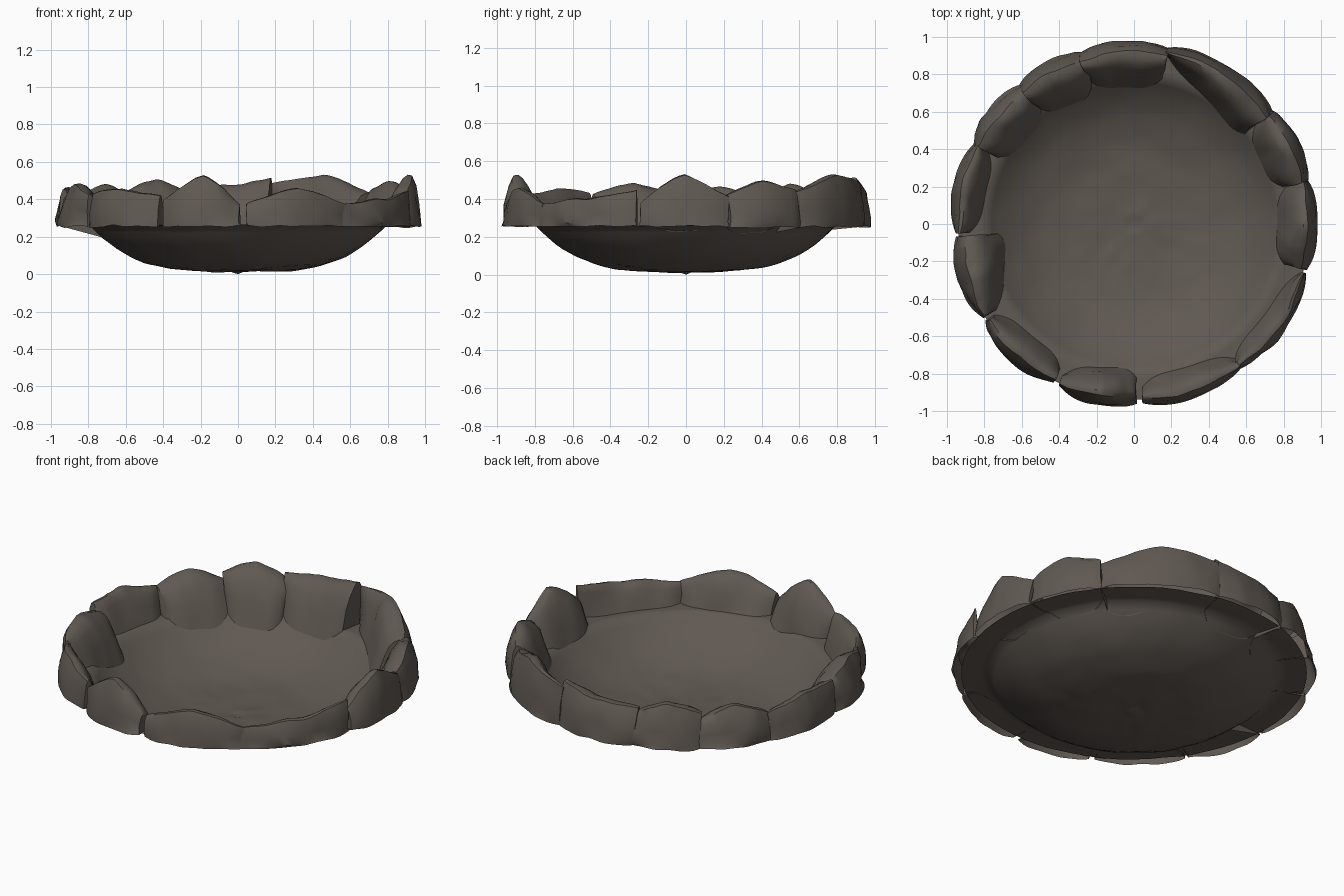
import bpy, bmesh, math
from mathutils import Vector, noise

if "Cube" in bpy.data.objects:
    bpy.data.objects.remove(bpy.data.objects["Cube"])

stone_mat = bpy.data.materials.new("dark brown stone")
stone_mat.diffuse_color = (0.118, 0.1, 0.085, 1)
stone_mat.use_nodes = True
stone_mat.node_tree.nodes["Principled BSDF"].inputs["Base Color"].default_value = stone_mat.diffuse_color


def bowl_z(r):
    return min(.26, .014 + .55 * r ** 3.5)


def finish(bm, name, angle):
    bmesh.ops.recalc_face_normals(bm, faces=bm.faces)
    bm.normal_update()
    if sum(f.normal.z * f.calc_area() for f in bm.faces) < 0:
        bmesh.ops.reverse_faces(bm, faces=bm.faces)
    me = bpy.data.meshes.new(name)
    bm.to_mesh(me)
    bm.free()
    me.materials.append(stone_mat)
    ob = bpy.data.objects.new(name, me)
    bpy.context.collection.objects.link(ob)
    bpy.ops.object.select_all(action='DESELECT')
    ob.select_set(True)
    bpy.context.view_layer.objects.active = ob
    bpy.ops.object.shade_smooth_by_angle(angle=math.radians(angle))


# shallow bowl sheet with gentle bumps
bm = bmesh.new()
N, R = 72, 26
rings = []
for j in range(1, R + 1):
    ring = []
    for i in range(N):
        a = 2 * math.pi * i / N
        r = .94 * j / R
        x, y = r * math.cos(a), r * math.sin(a)
        z = bowl_z(r) + .008 * noise.noise(Vector((x * 5, y * 5, 0))) \
            + .004 * noise.noise(Vector((x * 13, y * 13, 4)))
        ring.append(bm.verts.new((x, y, max(z, 0))))
    rings.append(ring)
c = bm.verts.new((0, 0, 0))
for i in range(N):
    k = (i + 1) % N
    bm.faces.new((c, rings[0][i], rings[0][k]))
    for p, q in zip(rings, rings[1:]):
        bm.faces.new((p[i], q[i], q[k], p[k]))
finish(bm, "bowl", 60)

# stones: start angle, end angle, inner radius at start and end,
# ridge height at start, middle and end
STONES = [
    (-15, 14, .76, .77, .39, .535, .41),
    (14, 39, .75, .76, .43, .49, .45),
    (39, 79, .69, .85, .43, .53, .49),
    (79, 108, .72, .74, .51, .48, .47),
    (107, 130, .70, .74, .42, .51, .45),
    (129, 154, .72, .74, .41, .48, .41),
    (153, 183, .81, .81, .41, .46, .45),
    (184, 212, .66, .80, .42, .49, .43),
    (213, 243, .82, .80, .43, .46, .42),
    (245, 271, .82, .75, .40, .53, .37),
    (273, 307, .80, .83, .37, .46, .38),
    (306, 344, .84, .86, .37, .40, .45),
]

STEPS, PTS = 18, 9
for n, (a0, a1, ra, rb, h0, hm, h1) in enumerate(STONES):
    bm = bmesh.new()
    rows = []
    for i in range(STEPS + 1):
        t = i / STEPS
        s = abs(2 * t - 1)                  # 0 in the middle, 1 at the ends
        a = math.radians(a0 + (a1 - a0) * t)
        r0 = ra + (rb - ra) * t + .07 * s ** 4
        r1 = .985 - .03 * s ** 3
        h = hm + ((h0 if t < .5 else h1) - hm) * s ** 1.3
        row = []
        for k in range(PTS + 1):
            u = math.sin(math.pi / 2 * k / PTS)
            # inner slope up to the ridge, then a steep outer wall
            v = 1 - (1 - u / .68) ** 2 if u < .68 else 1 - ((u - .68) / .32) ** 3
            r = r0 + (r1 - r0) * u
            base = bowl_z(r0) * (1 - u) + .255 * u
            p = Vector((r * math.cos(a), r * math.sin(a), base + (h - base) * v))
            if 0 < k < PTS:
                p += noise.noise_vector(p * 6 + Vector((n * 3, 0, 0))) * .016
                p += noise.noise_vector(p * 17) * .005
            elif k == PTS:
                p.z += .012 * noise.noise(p * 9)
                p *= 1 + .015 * noise.noise(p * 5)
            row.append(bm.verts.new(p))
        rows.append(row)
    for p, q in zip(rows, rows[1:]):
        for k in range(PTS):
            bm.faces.new((p[k], q[k], q[k + 1], p[k + 1]))
    bm.faces.new(rows[0])                   # end caps
    bm.faces.new(rows[-1][::-1])
    finish(bm, "rim_stone_%02d" % (n + 1), 45)
